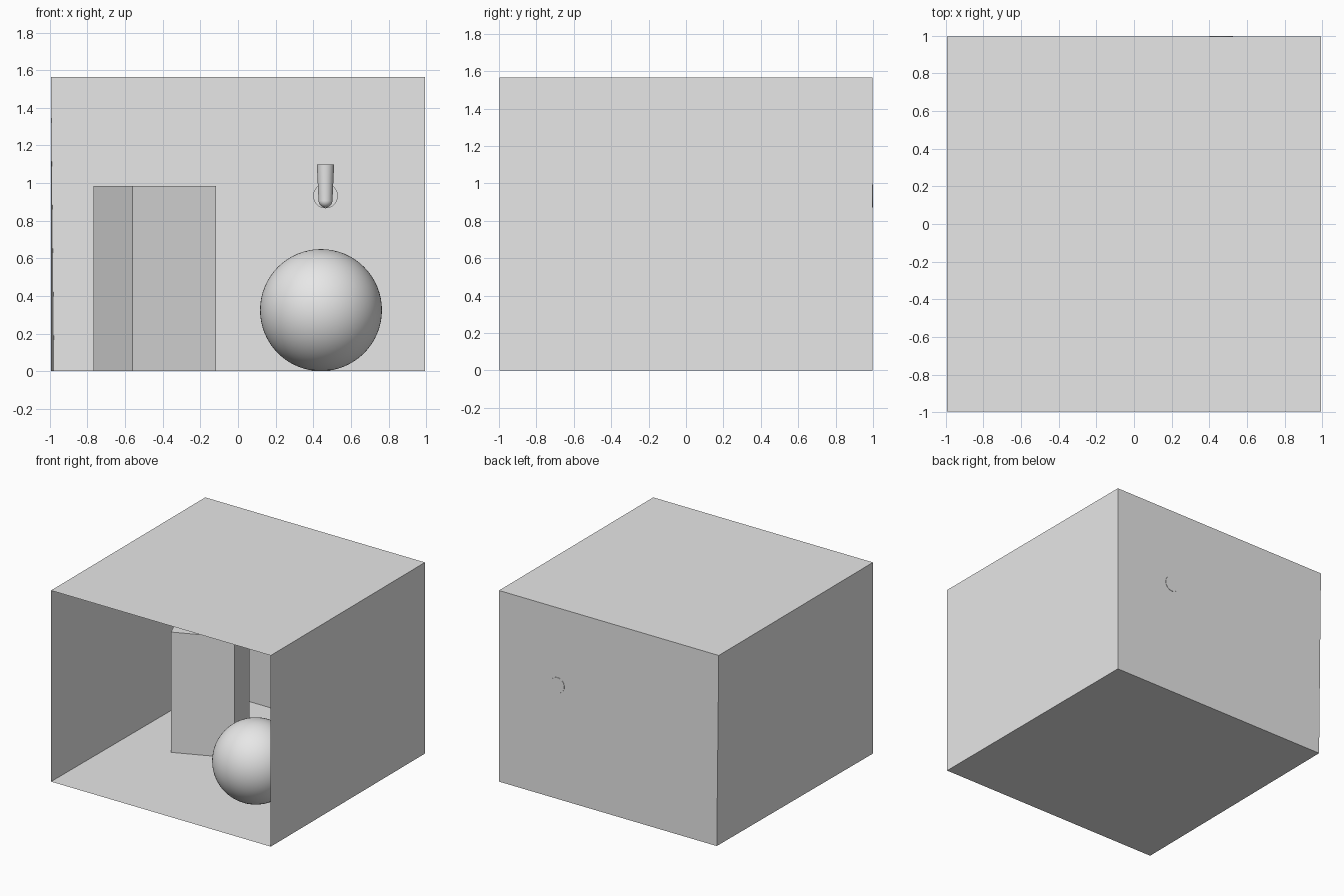
import bpy, bmesh, math
from mathutils import Matrix, Vector

cube = bpy.data.objects.get("Cube")
if cube:
    bpy.data.objects.remove(cube, do_unlink=True)

GREY = (0.8, 0.8, 0.8, 1)
mat = bpy.data.materials.new("plain_grey")
mat.use_nodes = True
mat.diffuse_color = GREY
mat.node_tree.nodes["Principled BSDF"].inputs["Base Color"].default_value = GREY


def add_object(name, bm, smooth=False):
    """Turn a bmesh into a named grey object."""
    mesh = bpy.data.meshes.new(name)
    bm.to_mesh(mesh)
    bm.free()
    mesh.materials.append(mat)
    obj = bpy.data.objects.new(name, mesh)
    bpy.context.collection.objects.link(obj)
    if smooth:
        bpy.ops.object.select_all(action="DESELECT")
        obj.select_set(True)
        bpy.context.view_layer.objects.active = obj
        bpy.ops.object.shade_smooth_by_angle(angle=math.radians(35))
    return obj


def add_box(name, size, center, turn=0):
    bm = bmesh.new()
    bmesh.ops.create_cube(bm, size=1, matrix=Matrix.LocRotScale(
        Vector(center), Matrix.Rotation(turn, 3, "Z"), Vector(size)))
    return name, bm


def add_ball(name, radius, center, segments):
    bm = bmesh.new()
    bmesh.ops.create_uvsphere(bm, u_segments=segments, v_segments=segments // 2,
                              radius=radius, matrix=Matrix.Translation(center))
    return add_object(name, bm, True)


def add_rod(name, start, end, r_start, r_end):
    """Closed round rod, possibly tapered, between two points."""
    a, b = Vector(start), Vector(end)
    axis = b - a
    bm = bmesh.new()
    bmesh.ops.create_cone(bm, cap_ends=True, segments=32, radius1=r_start,
                          radius2=r_end, depth=axis.length,
                          matrix=Matrix.Translation((a + b) / 2)
                          @ axis.to_track_quat("Z", "Y").to_matrix().to_4x4())
    return add_object(name, bm, True)


# Room shell: thin sheets, open at the front, one back floor corner pulled in
WIDTH, DEPTH, HEIGHT = 1.99, 1.995, 1.565
name, room = add_box("room_shell", (WIDTH, DEPTH, HEIGHT), (0, 0, HEIGHT / 2))
front = [f for f in room.faces if f.calc_center_median().y < -0.9]
bmesh.ops.delete(room, geom=front, context="FACES_ONLY")
for v in room.verts:
    if v.co.x < 0 and v.co.y > 0 and v.co.z < 0.1:
        v.co.x += 0.018
add_object(name, room)

# Tall turned block
add_object(*add_box("tall_block", (0.483, 0.53, 0.985), (-0.442, 0.272, 0.4925),
                    math.radians(23)))

# Large ball on the floor
add_ball("floor_ball", 0.324, (0.441, -0.4, 0.325), 64)

# Wall fitting: round plate, bent arm and flared cup
X, ARM_Z, ARM_Y, ARM_R = 0.465, 0.907, 0.87, 0.037
add_rod("fitting_plate", (X, 0.98, 0.932), (X, 1.0, 0.932), 0.066, 0.062)
add_rod("fitting_arm", (X, 0.99, ARM_Z), (X, ARM_Y, ARM_Z), ARM_R, ARM_R)
add_ball("fitting_elbow", ARM_R, (X, ARM_Y, ARM_Z), 32)
add_rod("fitting_cup", (X, ARM_Y, ARM_Z), (X, ARM_Y, 1.1), ARM_R, 0.046)
